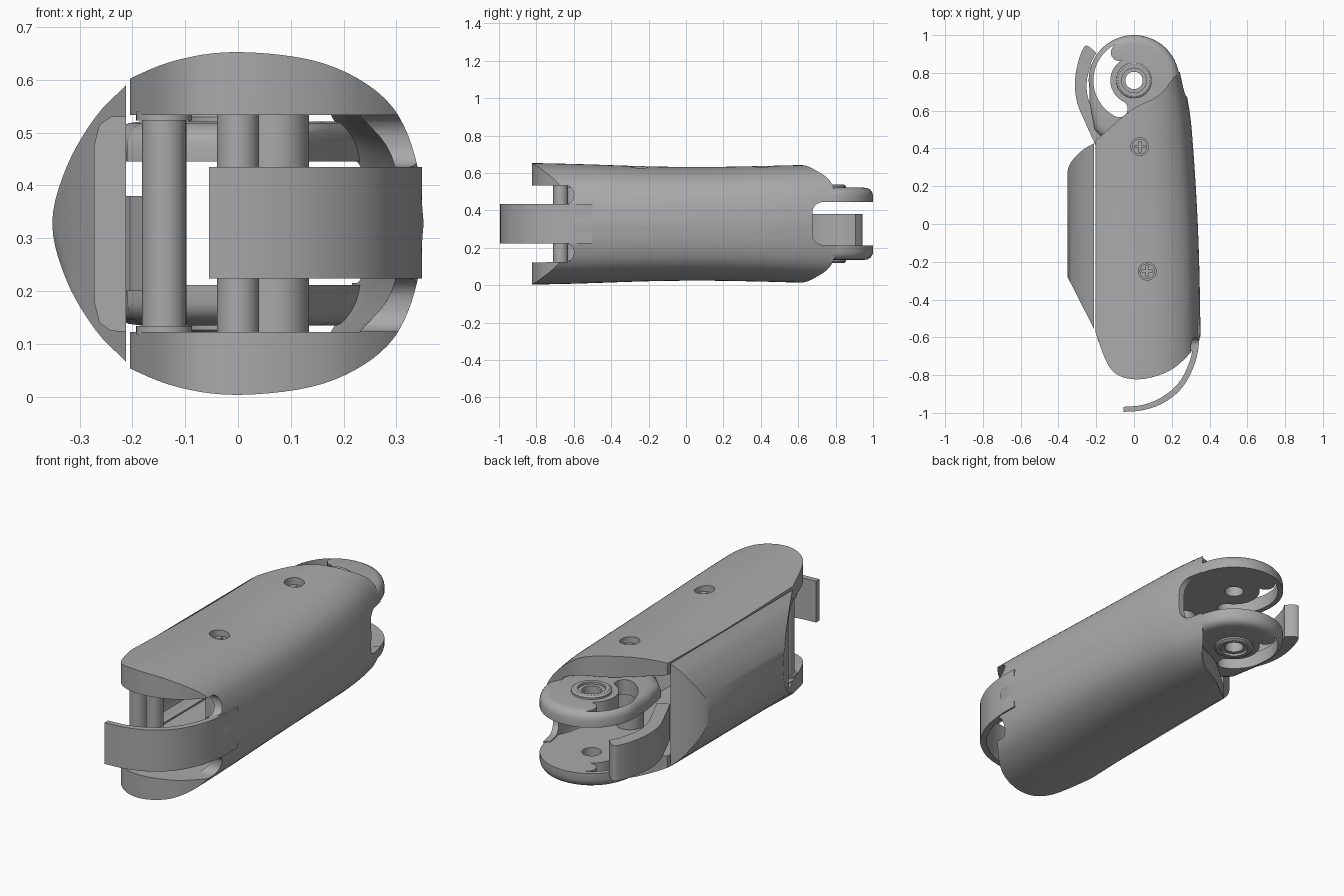
import bpy, bmesh, math
from mathutils import Vector

cube = bpy.data.objects.get("Cube")
if cube:
    bpy.data.objects.remove(cube, do_unlink=True)

MID = 0.328  # mirror height

grey = bpy.data.materials.new("plain grey")
grey.use_nodes = True
grey.diffuse_color = (0.4, 0.4, 0.4, 1)
grey.node_tree.nodes["Principled BSDF"].inputs["Base Color"].default_value = (0.4, 0.4, 0.4, 1)


def loft(name, rings):
    """Skin closed rings of equal length and cap both ends."""
    bm = bmesh.new()
    rows = [[bm.verts.new(p) for p in ring] for ring in rings]
    n = len(rows[0])
    for a, b in zip(rows, rows[1:]):
        for i in range(n):
            j = (i + 1) % n
            bm.faces.new((a[i], a[j], b[j], b[i]))
    bm.faces.new(rows[0])
    bm.faces.new(rows[-1])
    bmesh.ops.recalc_face_normals(bm, faces=bm.faces)
    mesh = bpy.data.meshes.new(name)
    bm.to_mesh(mesh)
    bm.free()
    mesh.materials.append(grey)
    ob = bpy.data.objects.new(name, mesh)
    bpy.context.collection.objects.link(ob)
    return ob


def prism(name, pts, lo, hi, axis="z"):
    place = {"z": lambda a, b, t: (a, b, t),
             "x": lambda a, b, t: (t, a, b),
             "y": lambda a, b, t: (a, t, b)}[axis]
    return loft(name, [[place(a, b, t) for a, b in pts] for t in (lo, hi)])


def arc(cx, cy, r, a0, a1, n=16):
    return [(cx + r * math.cos(math.radians(a0 + (a1 - a0) * i / n)),
             cy + r * math.sin(math.radians(a0 + (a1 - a0) * i / n))) for i in range(n + 1)]


def cyl(name, x, y, r, lo, hi):
    return prism(name, arc(x, y, r, 0, 360, 32)[:-1], lo, hi)


def curve(pts, n=5):
    """Smooth path through the points."""
    p = [Vector(q) for q in pts]
    p = [2 * p[0] - p[1]] + p + [2 * p[-1] - p[-2]]
    out = []
    for a, b, c, d in zip(p, p[1:], p[2:], p[3:]):
        for i in range(n):
            t = i / n
            out.append(0.5 * (2 * b + (c - a) * t + (2 * a - 5 * b + 4 * c - d) * t ** 2
                              + (3 * b - a - 3 * c + d) * t ** 3))
    return [tuple(v) for v in out + [p[-2]]]


def boolean(ob, cutter, mode="DIFFERENCE"):
    mod = ob.modifiers.new("cut", "BOOLEAN")
    mod.operation, mod.solver, mod.object = mode, "EXACT", cutter
    bpy.context.view_layer.objects.active = ob
    bpy.ops.object.modifier_apply(modifier=mod.name)
    bpy.data.objects.remove(cutter, do_unlink=True)


# Body: lofted section, widest at the front
upper = [(-0.32, 0.22), (-0.21, 0.277), (-0.11, 0.312), (0, 0.325), (0.14, 0.31),
         (0.24, 0.268), (0.305, 0.205), (0.34, 0.11), (0.352, 0)]
half = curve(upper)
section = half + [(x, -z) for x, z in half[-2::-1]]
cavity_section = [(-0.5, -0.206)] + curve([(0.23, -0.206), (0.29, -0.13), (0.312, 0),
                                          (0.29, 0.13), (0.23, 0.206)]) + [(-0.5, 0.206)]
stations = curve([(-1, 1, 1.01), (-0.6, 1, 0.985), (-0.2, 0.98, 0.945), (0.1, 0.945, 0.935),
                  (0.4, 0.89, 0.95), (0.6, 0.835, 0.965), (0.8, 0.72, 0.96), (1, 0.58, 0.9)], 3)


def along(name, shape, fixed_height=False):
    return loft(name, [[(x * sx if x > 0 else x, y, MID + z * (1 if fixed_height else sz))
                        for x, z in shape] for y, sx, sz in stations])


body = along("body_shell", section)
nose = curve([(0.36, -0.58), (0.3, -0.68), (0.2, -0.77), (0.08, -0.815), (-0.02, -0.82),
              (-0.1, -0.79), (-0.15, -0.72), (-0.205, -0.57)])
tail = curve([(-0.205, 0.44), (-0.02, 0.6), (0.13, 0.68), (0.21, 0.775), (0.27, 0.83)])
boolean(body, prism("outline", nose + tail + [(0.6, 0.83), (0.6, -0.58)], -0.2, 1), "INTERSECT")
boolean(body, along("cavity", cavity_section, True))


def rounded_slot(y0, y1, z0, z1, r):
    """Slot profile in y and z, rounded at the y0 end."""
    s = 1 if y1 > y0 else -1
    low = [(y0 + s * (r + (y - r)), z) for y, z in arc(r, z0 + r, r, 270, 180, 8)]
    high = [(y0 + s * (r + (y - r)), z) for y, z in arc(r, z1 - r, r, 180, 90, 8)]
    return [(y1, z0)] + low + high + [(y1, z1)]


for z0, z1 in ((0.435, 0.534), (0.123, 0.224)):
    boolean(body, prism("front_slot", rounded_slot(-0.6, -1.1, z0, z1, 0.045), 0.2, 0.6, "x"))
boolean(body, prism("back_slot", rounded_slot(0.675, 1.1, 0.215, 0.445, 0.06), 0.05, 0.6, "x"))

# Cross-head screws sunk in the top, each over a post
parts = [body]
for i, (x, y) in enumerate(((0.03, 0.41), (0.07, -0.25)), 1):
    boolean(body, cyl("screw_hole", x, y, 0.047, 0.57, 0.8))
    screw = cyl(f"screw_{i}", x, y, 0.04, 0.55, 0.605)
    for w, h in ((0.028, 0.006), (0.006, 0.028)):
        box = [(x - w, y - h), (x + w, y - h), (x + w, y + h), (x - w, y + h)]
        boolean(screw, prism("cross", box, 0.585, 0.7))
    parts += [screw, cyl(f"screw_post_{i}", x, y, 0.065, 0.115, 0.54)]

# Front pins
parts += [cyl("front_post", 0, -0.67, 0.04, 0.115, 0.54),
          cyl("lever_pin", -0.14, -0.6, 0.042, 0.115, 0.54),
          cyl("pin_collar_top", -0.14, -0.6, 0.053, 0.523, 0.54),
          cyl("pin_collar_bottom", -0.14, -0.6, 0.053, 0.117, 0.134)]

# Curved front tongue
outer = curve([(0.347, -0.5), (0.347, -0.6), (0.325, -0.73), (0.26, -0.86), (0.16, -0.945),
               (0.05, -0.985), (-0.055, -0.995)])
inner = curve([(0.317, -0.5), (0.317, -0.6), (0.297, -0.72), (0.237, -0.84), (0.145, -0.918),
               (0.045, -0.958), (-0.055, -0.968)])
parts.append(prism("front_tongue", outer + inner[::-1], 0.224, 0.435))

# Side lever: hollow bulging shell
bulge = curve([(-0.212, 0.59), (-0.27, 0.53), (-0.325, 0.435), (-0.352, MID),
               (-0.325, 0.22), (-0.27, 0.126), (-0.212, 0.066)])
lever = prism("side_lever", bulge, -0.8, 0.6, "y")
plan = [(-0.1, -0.58), (-0.212, -0.555), (-0.352, -0.28), (-0.4, -0.19), (-0.4, 0.24)] \
    + curve([(-0.355, 0.27), (-0.335, 0.325), (-0.28, 0.385), (-0.2, 0.435)]) + [(-0.1, 0.44)]
boolean(lever, prism("lever_outline", plan, -0.2, 1), "INTERSECT")
hollow = [(-0.15, 0.122), (-0.24, 0.125), (-0.262, 0.14), (-0.272, 0.18),
          (-0.272, 0.475), (-0.262, 0.515), (-0.24, 0.53), (-0.15, 0.534)]
boolean(lever, prism("lever_hollow", hollow, -1, 0.3, "y"))
parts.append(lever)

# Lever arm hooking round the head
arm = curve([(-0.205, 0.42), (-0.255, 0.53), (-0.3, 0.64), (-0.313, 0.75), (-0.295, 0.86),
             (-0.265, 0.935), (-0.24, 0.94), (-0.2, 0.905)]) \
    + curve([(-0.225, 0.86), (-0.25, 0.75), (-0.235, 0.64), (-0.15, 0.45)])
parts.append(prism("lever_arm", arm, 0.2, 0.38))

# Head: two mirrored plates with a round-edged rim, curved slot and boss
HY = 0.76
head = arc(0, HY, 0.24, -20, 190, 40) + [(-0.235, 0.64), (-0.21, 0.5), (-0.13, 0.42),
                                        (0.13, 0.42), (0.19, 0.55), (0.21, 0.64)]
rim = ((0.445, 1), (0.48, 1), (0.497, 0.98), (0.51, 0.94), (0.518, 0.88), (0.521, 0.8))
slot = arc(0, HY, 0.215, 118, 242, 24) + arc(-0.078, HY - 0.15, 0.045, 242, 422, 8)[1:-1] \
    + arc(0, HY, 0.125, 242, 118, 24) + arc(-0.078, HY + 0.148, 0.045, 298, 118, 8)[1:-1]
for side, flip in (("top", 1), ("bottom", -1)):
    def level(z):
        return MID + flip * (z - MID)
    plate = loft(f"head_plate_{side}", [[(x * s, HY + (y - HY) * s, level(z)) for x, y in head]
                                        for z, s in rim])
    boolean(plate, prism("slot", slot, -0.2, 1))
    boss = loft(f"head_boss_{side}", [[(x, y, level(z)) for x, y in arc(0, HY, r, 0, 360, 32)[:-1]]
                                      for z, r in ((0.5, 0.095), (0.53, 0.095), (0.537, 0.085))])
    boolean(boss, cyl("recess", 0, HY, 0.065, *sorted((level(0.525), level(0.7)))))
    for ob in (plate, boss):
        boolean(ob, cyl("hole", 0, HY, 0.046, -0.2, 1))
    parts += [plate, boss]

# Smooth shading with sharp edges kept
bpy.ops.object.select_all(action="DESELECT")
for ob in parts:
    ob.select_set(True)
bpy.context.view_layer.objects.active = body
bpy.ops.object.shade_smooth_by_angle(angle=math.radians(32))
